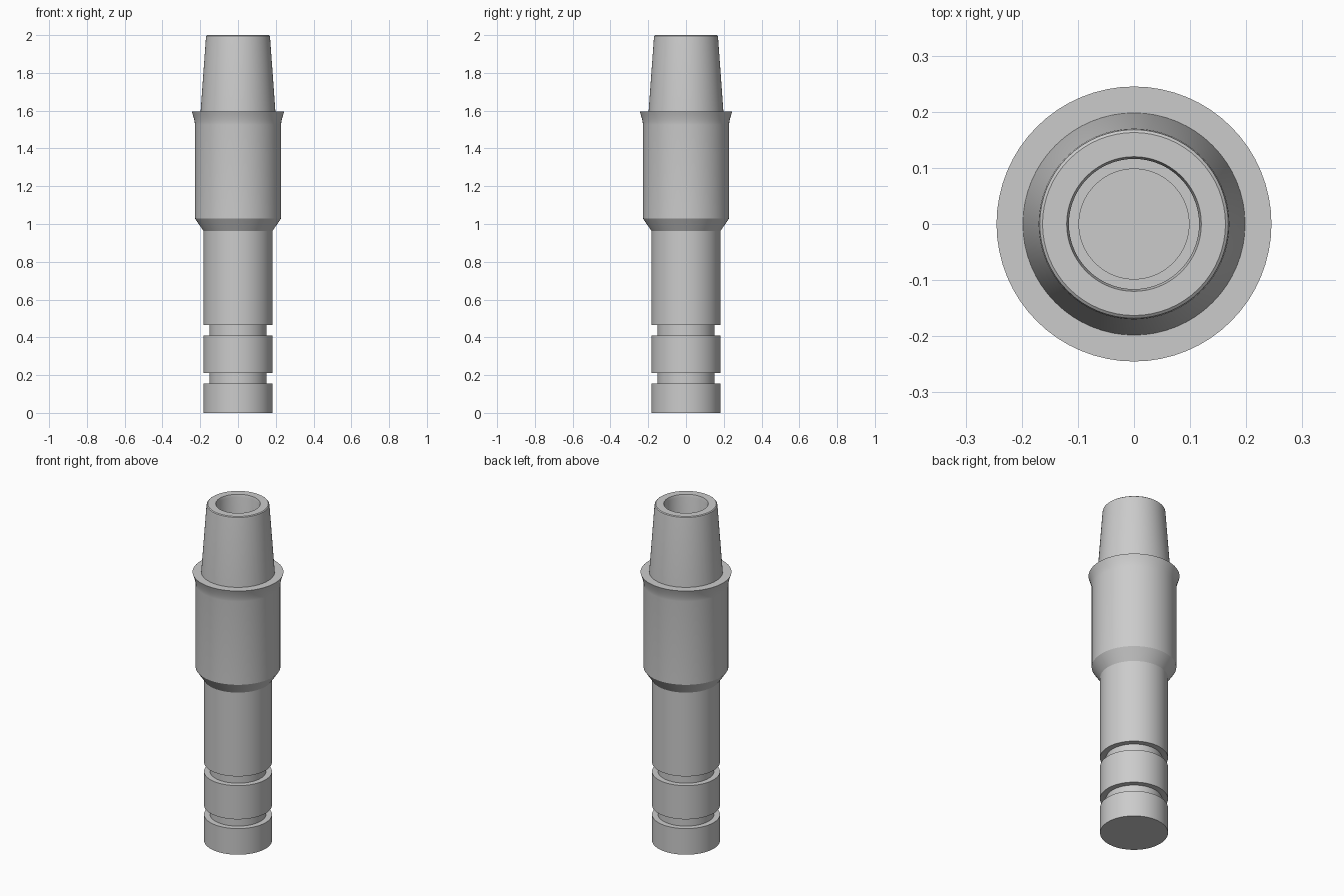
import bpy, bmesh, math

cube = bpy.data.objects.get("Cube")
if cube:
    bpy.data.objects.remove(cube, do_unlink=True)

grey = bpy.data.materials.new("satin_grey")
grey.use_nodes = True
colour = (0.6, 0.6, 0.6, 1)
grey.diffuse_color = colour
grey.node_tree.nodes["Principled BSDF"].inputs["Base Color"].default_value = colour


def lathe(name, profile, sides=64):
    """Spin a (radius, height) profile that starts and ends on the z axis."""
    bm = bmesh.new()
    verts = [bm.verts.new((r, 0, z)) for r, z in profile]
    edges = [bm.edges.new(pair) for pair in zip(verts, verts[1:])]
    bmesh.ops.spin(bm, geom=verts + edges, cent=(0, 0, 0), axis=(0, 0, 1),
                   angle=math.tau, steps=sides, use_duplicate=False)
    bmesh.ops.remove_doubles(bm, verts=bm.verts, dist=0.0001)
    bmesh.ops.recalc_face_normals(bm, faces=bm.faces)
    mesh = bpy.data.meshes.new(name)
    bm.to_mesh(mesh)
    bm.free()
    obj = bpy.data.objects.new(name, mesh)
    bpy.context.collection.objects.link(obj)
    mesh.materials.append(grey)
    bpy.ops.object.select_all(action='DESELECT')
    obj.select_set(True)
    bpy.context.view_layer.objects.active = obj
    bpy.ops.object.shade_smooth_by_angle(angle=math.radians(25))
    return obj


SHAFT, GROOVE, BODY, FLANGE = 0.183, 0.151, 0.228, 0.245

# Lower shaft with two ring grooves
profile = [(0, 0), (SHAFT, 0)]
for low, high in ((0.155, 0.21), (0.41, 0.465)):
    profile += [(SHAFT, low), (GROOVE, low), (GROOVE, high), (SHAFT, high)]

# Chamfered sleeve with a flared lip
profile += [(SHAFT, 0.963), (BODY, 1.03), (BODY, 1.525)]
for i in range(1, 6):
    t = i / 5
    profile.append((BODY + (FLANGE - BODY) * t ** 1.5, 1.525 + 0.07 * t))

# Tapered spigot with a softened rim
profile += [(0.198, 1.595), (0.17, 1.985), (0.168, 1.996), (0.163, 2.0)]

# Blind stepped bore
profile += [(0.12, 2.0), (0.116, 1.985), (0.116, 1.0),
            (0.098, 1.0), (0.098, 0.5), (0, 0.5)]

lathe("stepped_adapter", profile)
